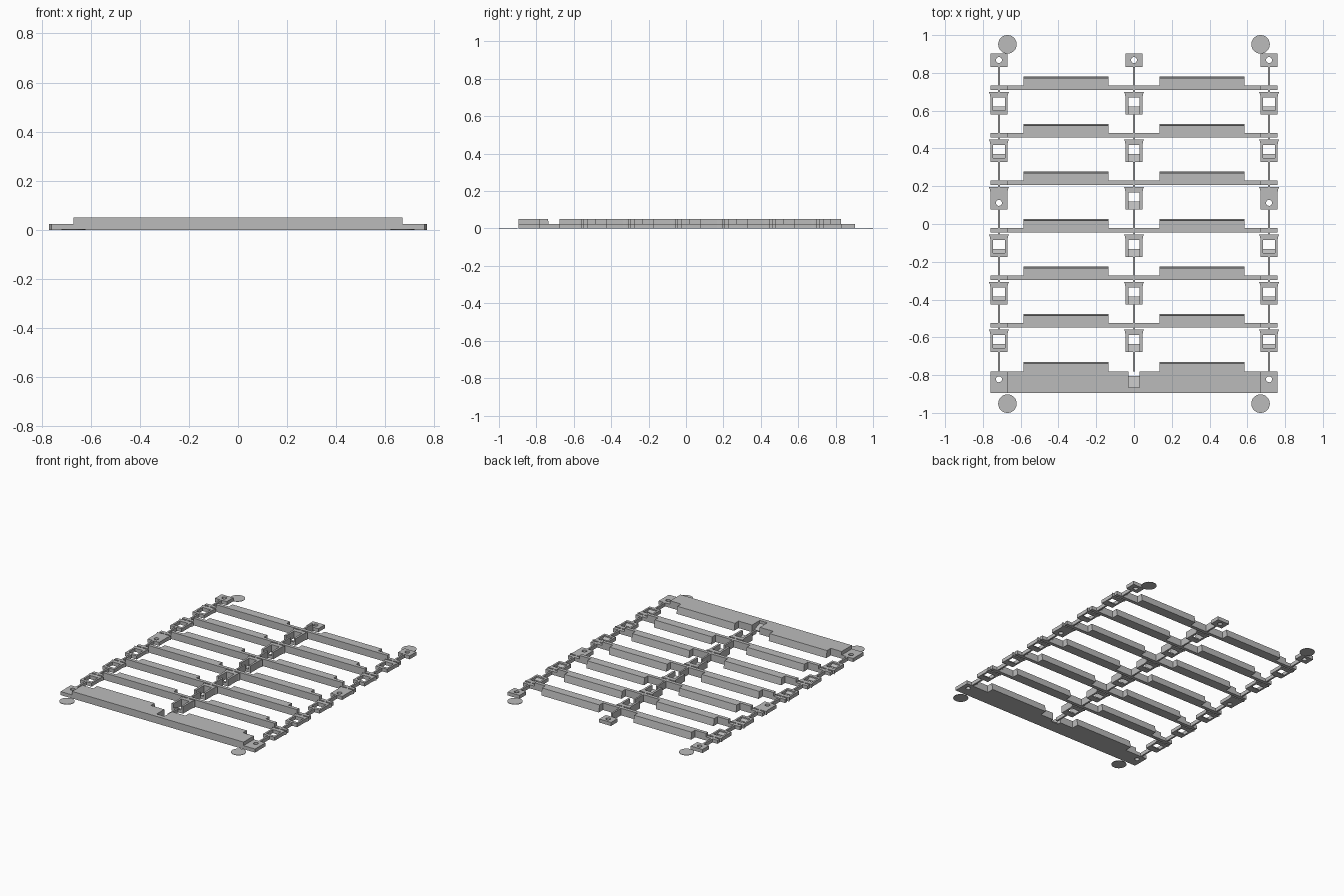
import bpy, bmesh
from mathutils import Vector

old = bpy.data.objects.get("Cube")
if old:
    bpy.data.objects.remove(old, do_unlink=True)

grey = bpy.data.materials.new("plain grey")
grey.use_nodes = True
colour = (0.5, 0.5, 0.5, 1)
grey.diffuse_color = colour
grey.node_tree.nodes["Principled BSDF"].inputs["Base Color"].default_value = colour

HIGH, LOW = 0.05, 0.025    # heights of the middle and of the side strips
EDGE, SPINE = 0.67, 0.715  # where the height steps, and the side spine line
PITCH, FIRST = 0.2515, 0.71


def sweep(name, points, direction):
    """Closed outline pushed along a direction."""
    bm = bmesh.new()
    face = bm.faces.new([bm.verts.new(p) for p in points])
    out = bmesh.ops.extrude_face_region(bm, geom=[face])
    verts = [g for g in out["geom"] if isinstance(g, bmesh.types.BMVert)]
    bmesh.ops.translate(bm, verts=verts, vec=Vector(direction))
    bmesh.ops.recalc_face_normals(bm, faces=bm.faces)
    mesh = bpy.data.meshes.new(name)
    bm.to_mesh(mesh)
    bm.free()
    mesh.materials.append(grey)
    obj = bpy.data.objects.new(name, mesh)
    bpy.context.collection.objects.link(obj)
    return obj


def plan(name, outline, z0, z1):
    return sweep(name, [(x, y, z0) for x, y in outline], (0, 0, z1 - z0))


def box(name, x0, x1, y0, y1, z0, z1):
    return plan(name, [(x0, y0), (x1, y0), (x1, y1), (x0, y1)], z0, z1)


def side_profile(name, x0, x1, yz):
    return sweep(name, [(x0, y, z) for y, z in yz], (x1 - x0, 0, 0))


def cylinder(name, x, y, radius, z0, z1, sides=32):
    obj = box(name, 0, 1, 0, 1, 0, 1)
    bm = bmesh.new()
    bmesh.ops.create_cone(bm, cap_ends=True, segments=sides, radius1=radius,
                          radius2=radius, depth=z1 - z0)
    bmesh.ops.translate(bm, verts=bm.verts, vec=(x, y, (z0 + z1) / 2))
    bm.to_mesh(obj.data)
    bm.free()
    return obj


def cut(obj, cutter):
    """Subtract a helper solid and throw it away."""
    mod = obj.modifiers.new("cut", "BOOLEAN")
    mod.operation, mod.object, mod.solver = "DIFFERENCE", cutter, "EXACT"
    bpy.context.view_layer.update()
    deps = bpy.context.evaluated_depsgraph_get()
    mesh = bpy.data.meshes.new_from_object(obj.evaluated_get(deps))
    obj.modifiers.clear()
    obj.data = mesh
    bpy.data.objects.remove(cutter, do_unlink=True)


def round_hole(obj, x, y):
    cut(obj, cylinder("hole_cutter", x, y, 0.016, -0.1, 0.1, 20))


def flared(x, top):
    """Clip outline, widening towards its back edge."""
    half = [(0.045, top - 0.12), (0.045, top - 0.03), (0.048, top - 0.012), (0.054, top)]
    return [(x + w, y) for w, y in half] + [(x - w, y) for w, y in reversed(half)]


def wings(front, back):
    """Pair of raised slats with a slightly sloping back face."""
    for s, side in ((-1, "right"), (1, "left")):
        side_profile("slat_" + side, s * 0.135, s * 0.585,
                     [(front, 0), (back, 0), (back - 0.008, HIGH), (front, HIGH)])


# Cross bars with slats, clips and spine pieces, row by row
for row in range(6):
    y = FIRST - row * PITCH
    top = y - 0.01
    box("cross_bar", -EDGE, EDGE, y, y + 0.024, 0, HIGH)
    wings(y + 0.024, y + 0.07)
    next_back = y - PITCH + 0.024 if row < 5 else -0.78

    # Middle clip: open at the front, with a sloping floor
    clip = plan("middle_clip", flared(0, top), 0, HIGH)
    cut(clip, box("slot_cutter", -0.03, 0.03, top - 0.2, top - 0.03, -0.1, 0.1))
    side_profile("middle_clip_floor", -0.03, 0.03,
                 [(top - 0.12, 0), (top - 0.078, 0), (top - 0.078, 0.008), (top - 0.12, 0.022)])
    box("middle_spine", -0.006, 0.006, next_back, top - 0.12, 0, LOW if row == 5 else HIGH)
    box("middle_link", -0.006, 0.006, top, y, 0, HIGH)

    for s in (-1, 1):
        x = s * SPINE
        box("bar_end", s * EDGE, s * 0.76, y, y + 0.024, 0, LOW)
        clip = plan("side_clip", flared(x, top), 0, LOW)
        if row == 2:
            round_hole(clip, x, top - 0.085)
        else:
            cut(clip, box("window_cutter", x - 0.032, x + 0.032,
                          top - 0.1, top - 0.03, -0.1, 0.1))
            side_profile("side_clip_floor", x - 0.032, x + 0.032,
                         [(top - 0.1, 0), (top - 0.077, 0),
                          (top - 0.077, 0.006), (top - 0.1, 0.016)])
        box("side_spine", x - 0.006, x + 0.006, next_back, top - 0.12, 0, LOW)
        box("side_link", x - 0.006, x + 0.006, top, y, 0, LOW)

# Back tabs with their spine pieces
for x in (-SPINE, 0, SPINE):
    tab = box("back_tab", x - 0.046, x + 0.046, 0.83, 0.903, 0, LOW)
    round_hole(tab, x, 0.868)
    box("back_spine", x - 0.006, x + 0.006, FIRST + 0.024, 0.83, 0, LOW if x else HIGH)

# Front plate with a notch, low drilled ends and its own slats
plate = box("front_plate", -EDGE, EDGE, -0.895, -0.78, 0, HIGH)
cut(plate, box("notch_cutter", -0.03, 0.03, -0.865, -0.7, -0.1, 0.1))
side_profile("notch_floor", -0.03, 0.03,
             [(-0.865, 0), (-0.805, 0), (-0.805, 0.008), (-0.865, 0.03)])
wings(-0.78, -0.73)
for s in (-1, 1):
    end = box("front_plate_end", s * EDGE, s * 0.76, -0.895, -0.78, 0, LOW)
    round_hole(end, s * SPINE, -0.822)

# Thin corner discs
for sx in (-1, 1):
    for sy in (-1, 1):
        cylinder("corner_disc", sx * EDGE, sy * 0.951, 0.049, 0, 0.003)
